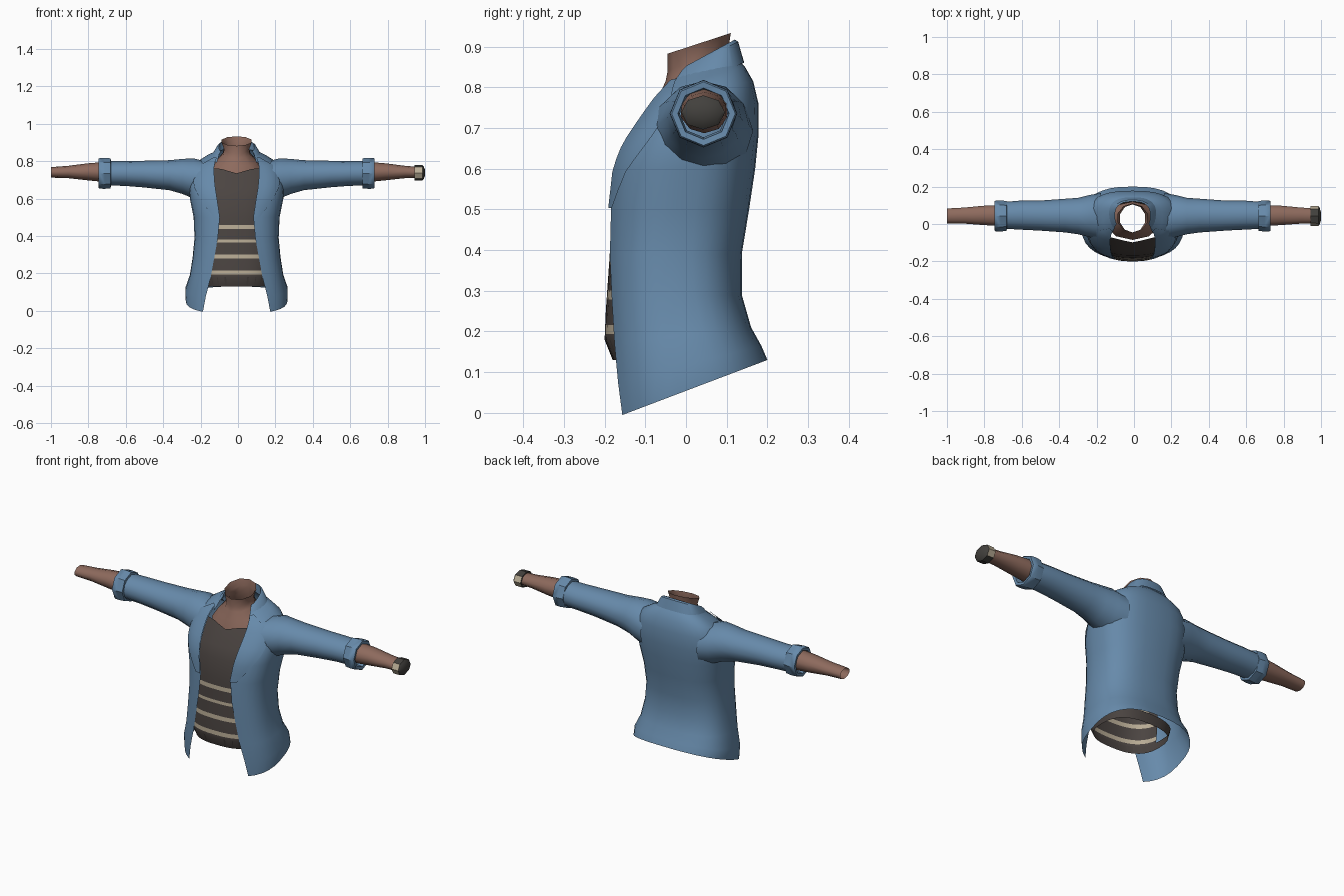
import bpy, bmesh, math

if "Cube" in bpy.data.objects:
    bpy.data.objects.remove(bpy.data.objects["Cube"])

SHIFT = -0.0075  # the garment sits slightly off centre because of the wrist band


def material(name, rgb):
    m = bpy.data.materials.new(name)
    m.diffuse_color = (*rgb, 1)
    m.use_nodes = True
    m.node_tree.nodes["Principled BSDF"].inputs["Base Color"].default_value = m.diffuse_color
    return m


BLUE = material("denim_blue", (0.135, 0.255, 0.405))
SKIN = material("skin_brown", (0.27, 0.145, 0.11))
DARK = material("shirt_charcoal", (0.07, 0.058, 0.053))
CREAM = material("stripe_cream", (0.48, 0.41, 0.30))
STRAP = material("strap_black", (0.055, 0.052, 0.047))


def loft(name, rings, mats, closed=False, mirror=False, cap=False, rule=None, angle=50):
    """Skin a list of equal-length point rings into one object."""
    bm = bmesh.new()
    rows = [[bm.verts.new(p) for p in r] for r in rings]
    n = len(rows[0])
    for i in range(len(rows) - 1):
        for j in range(n if closed else n - 1):
            k = (j + 1) % n
            f = bm.faces.new((rows[i][j], rows[i][k], rows[i + 1][k], rows[i + 1][j]))
            if rule:
                f.normal_update()
                f.material_index = rule(i, f)
    if cap:
        bm.faces.new(rows[-1])
    bmesh.ops.recalc_face_normals(bm, faces=bm.faces)
    me = bpy.data.meshes.new(name)
    bm.to_mesh(me)
    bm.free()
    for m in mats:
        me.materials.append(m)
    ob = bpy.data.objects.new(name, me)
    bpy.context.collection.objects.link(ob)
    ob.location.x = SHIFT
    if mirror:
        mod = ob.modifiers.new("mirror", 'MIRROR')
        mod.use_clip = True
        mod.merge_threshold = 0.0005
    bpy.ops.object.select_all(action='DESELECT')
    ob.select_set(True)
    bpy.context.view_layer.objects.active = ob
    bpy.ops.object.shade_smooth_by_angle(angle=math.radians(angle))
    return ob


def half_point(r, u, n=2.6, end=90):
    """Point on a half ring: u=0 at the front opening, u=1 at the end angle."""
    w, yf, yb, o, zf, zb = r
    a0 = -math.acos(min(1, o / w) ** (n / 2))
    a = a0 + (math.radians(end) - a0) * u
    c, s = max(0, math.cos(a)), math.sin(a)
    x = w * c ** (2 / n) if c > 1e-6 else 0
    t = 0.5 + 0.5 * math.copysign(abs(s) ** (2 / n), s)
    return (x, yf + (yb - yf) * t, zf + (zb - zf) * t)


def half_ring(r, seg=14, **kw):
    return [half_point(r, j / seg, **kw) for j in range(seg + 1)]


def mix(rings, v):
    i = min(int(v), len(rings) - 2)
    return [a + (b - a) * (v - i) for a, b in zip(rings[i], rings[i + 1])]


def tube_ring(x, y0, y1, z0, z1, n=12):
    """Oval ring across the arm."""
    return [(x, (y0 + y1) / 2 + (y1 - y0) / 2 * math.sin(2 * math.pi * k / n),
             (z0 + z1) / 2 + (z1 - z0) / 2 * math.cos(2 * math.pi * k / n)) for k in range(n)]


# Jacket body: half width, front y, back y, opening x, front z, back z
BODY = [
    (.272, -.185, .20, .18, -.016, .13),
    (.274, -.188, .185, .165, .07, .165),
    (.25, -.192, .16, .14, .17, .21),
    (.235, -.194, .137, .12, .28, .29),
    (.225, -.195, .137, .10, .39, .39),
    (.23, -.19, .155, .09, .5, .5),
    (.25, -.18, .17, .105, .6, .6),
    (.255, -.157, .178, .115, .66, .68),
    (.245, -.117, .178, .12, .72, .76),
    (.215, -.086, .165, .12, .765, .815),
    (.16, -.064, .145, .113, .795, .85),
    (.105, -.04, .125, .095, .83, .87),
]
loft("jacket_body", [half_ring(r) for r in BODY], [BLUE], mirror=True)

# Lapels: strips riding just above the jacket front
lapel = []
for k in range(13):
    t = k / 12
    r = mix(BODY, 5 + 5.4 * t)
    width = 0.02 + 0.25 * math.sin(math.pi * min(1, t * 0.85 + 0.05))
    row = [half_point(r, width * j / 4) for j in range(5)]
    lapel.append([(x, y - 0.007, z + 0.003) for x, y, z in row])
loft("lapel", lapel, [BLUE], mirror=True)

# Folded collar
COLLAR = [
    (.102, -.05, .120, .095, .81, .865),
    (.094, -.032, .120, .085, .835, .917),
    (.105, -.042, .128, .092, .825, .912),
    (.135, -.072, .143, .105, .782, .860),
]
loft("collar", [half_ring(r) for r in COLLAR], [BLUE], mirror=True, angle=35)

# Sleeves
SLEEVE = [
    (.17, -.09, .165, .585, .80), (.23, -.07, .155, .60, .815), (.29, -.055, .14, .625, .812),
    (.36, -.045, .135, .645, .805), (.5, -.035, .125, .66, .802), (.6, -.03, .125, .668, .80),
    (.69, -.025, .118, .67, .80),
]
loft("sleeve", [tube_ring(*r) for r in SLEEVE], [BLUE], closed=True, mirror=True)

# Rolled cuffs: x and radius
CUFF = [(.672, .068), (.674, .08), (.705, .083), (.732, .082), (.738, .078), (.736, .063), (.70, .058)]
loft("cuff", [tube_ring(x, .043 - r, .043 + r, .735 - r, .735 + r, 8) for x, r in CUFF],
     [BLUE], closed=True, mirror=True, angle=40)

# Forearms
FOREARM = [(.69, -.015, .105, .687, .797), (.80, -.008, .10, .698, .788),
           (.90, 0, .09, .709, .775), (.9925, .002, .085, .712, .768)]
loft("forearm", [tube_ring(*r, 10) for r in FOREARM], [SKIN], closed=True, mirror=True)

# Wrist band with pale side plates and a domed end
BAND = [(.95, .048, .037), (.952, .053, .042), (.993, .054, .042), (1.0, .045, .034), (1.0075, .02, .015)]
loft("wrist_band", [tube_ring(x, .042 - a, .042 + a, .738 - b, .738 + b, 8) for x, a, b in BAND],
     [STRAP, CREAM], closed=True, cap=True, angle=35,
     rule=lambda i, f: 1 if i == 1 and abs(f.normal.y) > 0.7 else 0)

# Neck and upper chest
NECK = [
    (.15, -.085, .12, 0, .715, .78),
    (.115, -.068, .11, 0, .775, .82),
    (.077, -.05, .105, 0, .815, .86),
    (.070, -.045, .105, 0, .84, .90),
    (.084, -.046, .11, 0, .882, .933),
]
loft("neck", [half_ring(r, 5, n=2) for r in NECK], [SKIN], mirror=True)

# Striped shirt front: half width, front y, back y, z
SHIRT = [(.18, -.180, .11, .13), (.195, -.200, .12, .18), (.2, -.197, .12, .25), (.2, -.188, .12, .38),
         (.2, -.181, .13, .5), (.21, -.168, .14, .6), (.215, -.144, .14, .66), (.21, -.098, .14, .735)]


def shirt_ring(z):
    for a, b in zip(SHIRT, SHIRT[1:]):
        if z <= b[3] + 1e-6:
            t = (z - a[3]) / (b[3] - a[3])
            w, yf, yb = [p + (q - p) * t for p, q in zip(a, b)][:3]
            return (w, yf, yb, 0, z, z)


STRIPES = [.205, .29, .375, .448]
levels = sorted([s[3] for s in SHIRT] + [s + d for s in STRIPES for d in (-.011, .011)])
rows = [half_ring(shirt_ring(z), 10, end=-8) for z in levels]
# Neckline rises away from the centre and leans back with the chest
rows[-1] = [(x, y + .016 * min(1, x / .09), z + .026 * min(1, x / .09)) for x, y, z in rows[-1]]


def stripe(i, f):
    z = (levels[i] + levels[i + 1]) / 2
    return 1 if any(abs(z - s) < .008 for s in STRIPES) else 0


loft("shirt_front", rows, [DARK, CREAM], mirror=True, rule=stripe)

# Shirt hem running all the way round
loft("shirt_hem", [half_ring(shirt_ring(z), 14) for z in (.13, .18)], [DARK], mirror=True)
